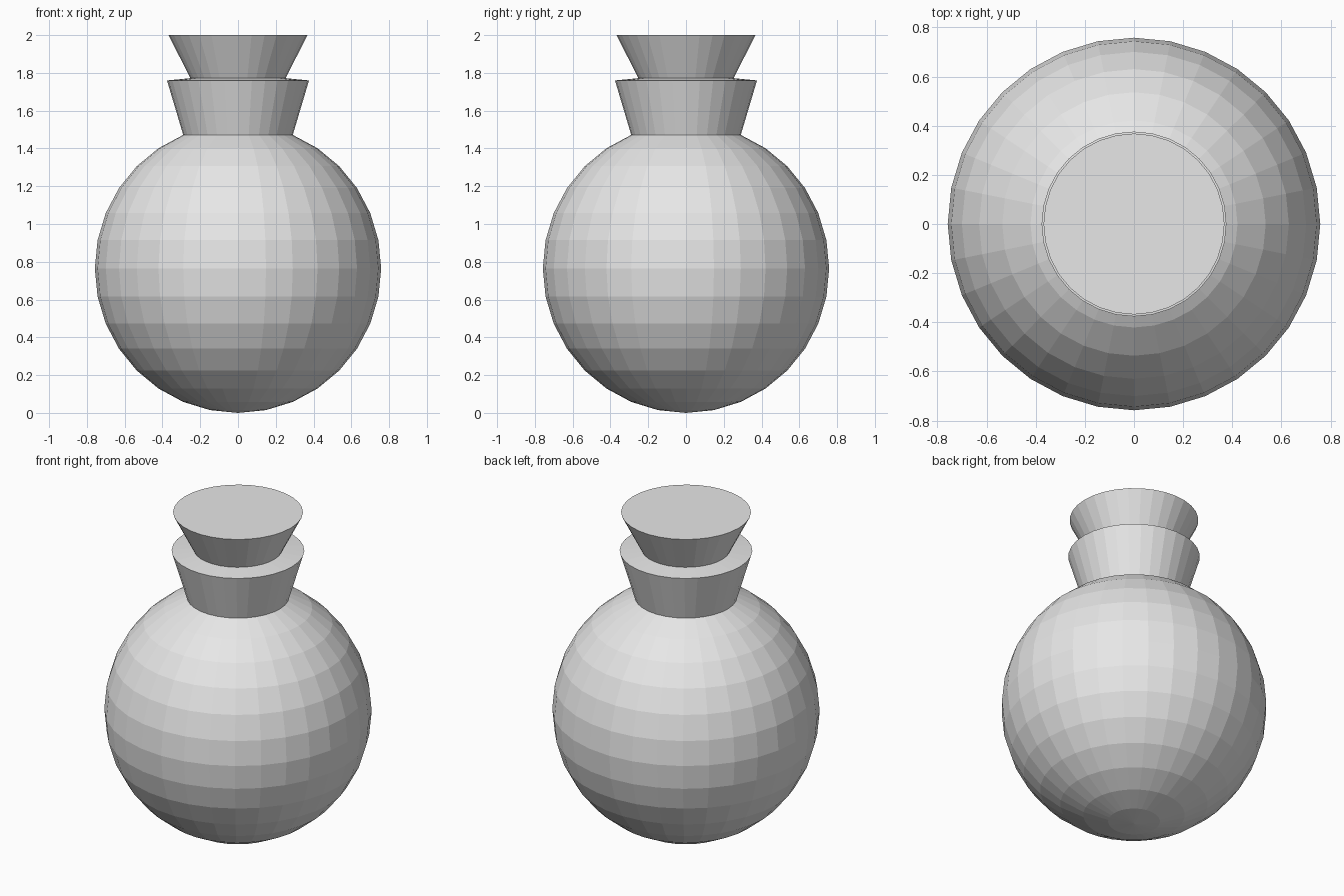
import bpy
import bmesh
from math import sin, cos, pi, radians

cube = bpy.data.objects.get("Cube")
if cube:
    bpy.data.objects.remove(cube, do_unlink=True)

SIDES = 32
RADIUS, HALF_HEIGHT = 0.758, 0.765

# One plain material
grey = bpy.data.materials.new("light grey")
grey.use_nodes = True
colour = (0.8, 0.8, 0.8, 1)
grey.diffuse_color = colour
grey.node_tree.nodes["Principled BSDF"].inputs["Base Color"].default_value = colour


def lathe(name, profile, cap_top=False):
    """Spin a (radius, height) profile, listed bottom to top, into flat facets."""
    bm = bmesh.new()
    rings = []
    for r, z in profile:
        if r < 1e-5:
            rings.append([bm.verts.new((0, 0, z))] * SIDES)
        else:
            turns = [2 * pi * i / SIDES for i in range(SIDES)]
            rings.append([bm.verts.new((r * cos(a), r * sin(a), z)) for a in turns])
    for low, high in zip(rings, rings[1:]):
        for i in range(SIDES):
            j = (i + 1) % SIDES
            corners = [low[i], low[j], high[j], high[i]]
            bm.faces.new(list(dict.fromkeys(corners)))
    if cap_top:
        bm.faces.new(rings[-1])
    mesh = bpy.data.meshes.new(name)
    bm.to_mesh(mesh)
    bm.free()
    mesh.materials.append(grey)
    obj = bpy.data.objects.new(name, mesh)
    bpy.context.collection.objects.link(obj)
    return obj


# Round flask body, open where the neck begins
angles = [radians(-90 + 11.25 * i) for i in range(15)]
body = [(RADIUS * cos(a), HALF_HEIGHT * (1 + sin(a))) for a in angles]
lathe("flask_body", body)

# Flared neck with a faintly raised rim
rim_inner = (0.252, 1.772)
lathe("flask_neck", [body[-1], (0.376, 1.76), rim_inner])

# Tapered stopper
lathe("stopper", [rim_inner, (0.368, 2.0)], cap_top=True)
